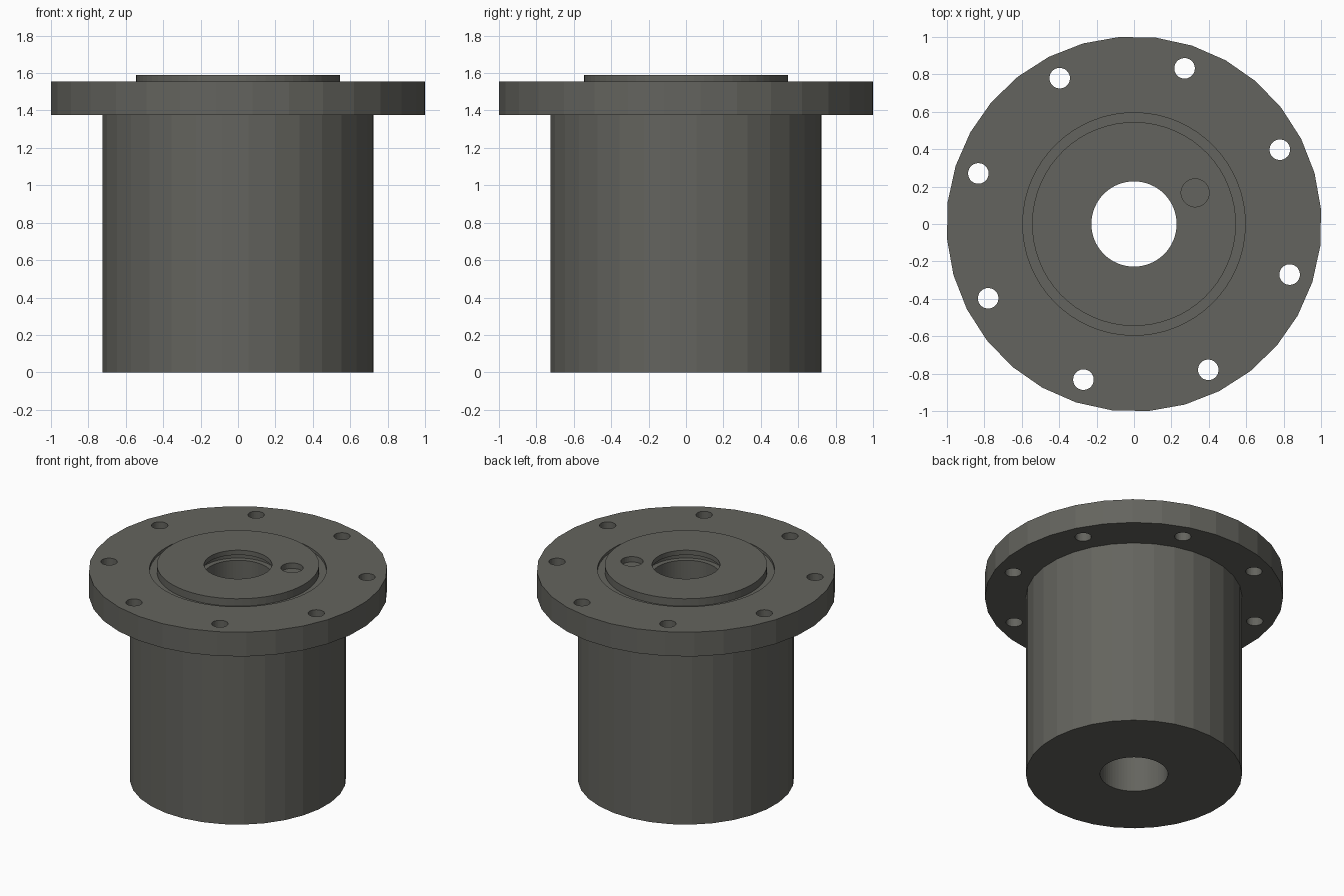
import bpy, bmesh, math

if "Cube" in bpy.data.objects:
    bpy.data.objects.remove(bpy.data.objects["Cube"])

TURN = math.radians(27)  # the whole part is turned about its axis

metal = bpy.data.materials.new("dark warm grey metal")
metal.diffuse_color = (0.127, 0.127, 0.112, 1)
metal.use_nodes = True
metal.node_tree.nodes["Principled BSDF"].inputs["Base Color"].default_value = metal.diffuse_color


def lathe(name, profile, sides, closed=False, centre=(0, 0)):
    """Revolve an (r, z) profile; open profiles are capped, closed ones form a ring."""
    bm = bmesh.new()
    rings = []
    for r, z in profile:
        rings.append([bm.verts.new((centre[0] + r * math.cos(TURN + 2 * math.pi * i / sides),
                                    centre[1] + r * math.sin(TURN + 2 * math.pi * i / sides), z))
                      for i in range(sides)])
    pairs = list(zip(rings, rings[1:]))
    if closed:
        pairs.append((rings[-1], rings[0]))
    else:
        bm.faces.new(rings[0])
        bm.faces.new(rings[-1])
    for a, b in pairs:
        for i in range(sides):
            j = (i + 1) % sides
            bm.faces.new((a[i], a[j], b[j], b[i]))
    bmesh.ops.recalc_face_normals(bm, faces=bm.faces)
    mesh = bpy.data.meshes.new(name)
    bm.to_mesh(mesh)
    bm.free()
    mesh.materials.append(metal)
    ob = bpy.data.objects.new(name, mesh)
    bpy.context.collection.objects.link(ob)
    return ob


def polar(r, angle):
    return (r * math.cos(angle), r * math.sin(angle))


# Barrel with its mounting flange
housing = lathe("flanged_housing", [(0.727, 0), (0.727, 1.375), (1.003, 1.375), (1.003, 1.555)], 32)

# Raised centre boss, added to the housing
steps = [("UNION", lathe("boss", [(0.545, 1.45), (0.545, 1.59)], 64))]

# Groove around the boss, through bore and the recess inside the bore
steps.append(("DIFFERENCE", lathe("groove_cutter", [(0.545, 1.535), (0.595, 1.535),
                                                    (0.595, 1.65), (0.545, 1.65)], 64, True)))
steps.append(("DIFFERENCE", lathe("bore_cutter", [(0.228, -0.1), (0.228, 1.7)], 64)))
steps.append(("DIFFERENCE", lathe("recess_cutter", [(0.15, 1.515), (0.265, 1.515),
                                                    (0.265, 1.555), (0.15, 1.555)], 64, True)))

# Blind pin hole in the boss
steps.append(("DIFFERENCE", lathe("pin_hole_cutter", [(0.075, 1.55), (0.075, 1.7)], 32,
                                  centre=polar(0.367, TURN))))

# Eight bolt holes through the flange
for k in range(8):
    steps.append(("DIFFERENCE", lathe("bolt_hole_cutter", [(0.055, 1.3), (0.055, 1.7)], 32,
                                      centre=polar(0.875, TURN + k * math.pi / 4))))

bpy.context.view_layer.objects.active = housing
for operation, tool in steps:
    mod = housing.modifiers.new(tool.name, "BOOLEAN")
    mod.operation = operation
    mod.solver = "EXACT"
    mod.object = tool
    bpy.ops.object.modifier_apply(modifier=mod.name)
    bpy.data.objects.remove(tool, do_unlink=True)
